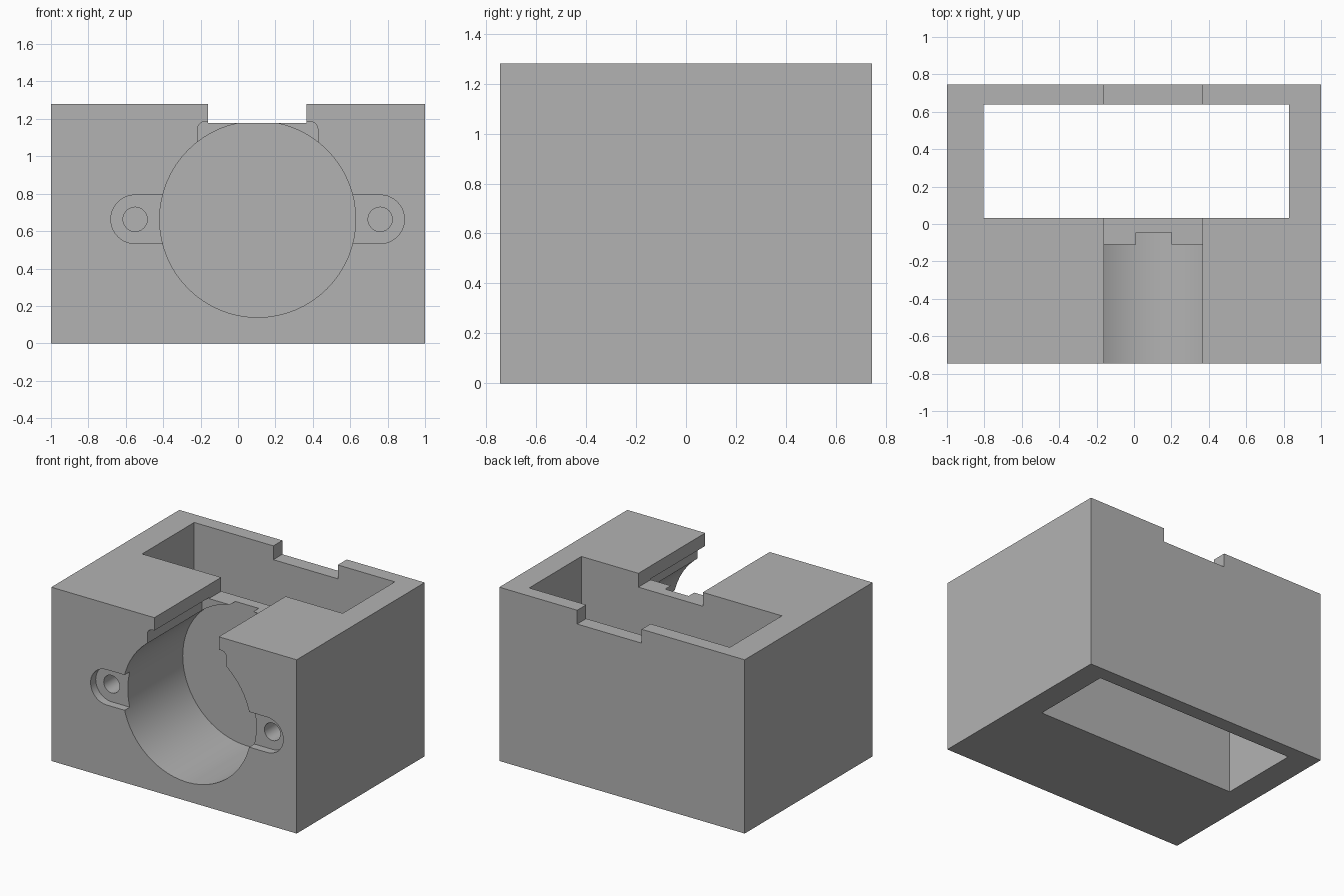
import bpy, bmesh
from math import sin, cos, pi, radians

cube = bpy.data.objects.get("Cube")
if cube:
    bpy.data.objects.remove(cube, do_unlink=True)

WIDTH, DEPTH, HEIGHT = 2.0, 1.49, 1.28
FRONT = -DEPTH / 2
BORE_X, BORE_Z, BORE_R = 0.105, 0.663, 0.524

grey = bpy.data.materials.new("plain_grey")
grey.use_nodes = True
colour = (0.45, 0.45, 0.45, 1)
grey.diffuse_color = colour
grey.node_tree.nodes["Principled BSDF"].inputs["Base Color"].default_value = colour


def arc(cx, cz, r, start, end, steps):
    """Points on an arc in the xz plane, angles in degrees."""
    angles = [radians(start + (end - start) * i / steps) for i in range(steps + 1)]
    return [(cx + r * cos(a), cz + r * sin(a)) for a in angles]


def prism(name, outline, y0, y1):
    """Extrude an xz outline along y."""
    bm = bmesh.new()
    face = bm.faces.new([bm.verts.new((x, y0, z)) for x, z in outline])
    moved = bmesh.ops.extrude_face_region(bm, geom=[face])["geom"]
    verts = [v for v in moved if isinstance(v, bmesh.types.BMVert)]
    bmesh.ops.translate(bm, verts=verts, vec=(0, y1 - y0, 0))
    bmesh.ops.recalc_face_normals(bm, faces=bm.faces)
    mesh = bpy.data.meshes.new(name)
    bm.to_mesh(mesh)
    bm.free()
    mesh.materials.append(grey)
    obj = bpy.data.objects.new(name, mesh)
    bpy.context.collection.objects.link(obj)
    return obj


def box(name, x0, x1, y0, y1, z0, z1):
    return prism(name, [(x0, z0), (x1, z0), (x1, z1), (x0, z1)], y0, y1)


def circle(cx, cz, r, sides):
    return arc(cx, cz, r, 0, 360, sides)[:-1]


# Solid block
block = box("housing_block", -WIDTH / 2, WIDTH / 2, FRONT, -FRONT, 0, HEIGHT)
before = FRONT - 0.1

# Rectangular shaft, top notch and blind front bore
cutters = [
    box("shaft_cutter", -0.805, 0.83, 0.033, 0.64, -0.1, HEIGHT + 0.1),
    box("notch_cutter", -0.16, 0.365, before, 1, 1.178, HEIGHT + 0.1),
    prism("bore_cutter", circle(BORE_X, BORE_Z, BORE_R, 64), before, -0.045),
]

# Round-cornered slot along the top of the bore
half, top, r = 0.322, 1.185, 0.04
slot = [(BORE_X - half, 0.95), (BORE_X + half, 0.95)]
slot += arc(BORE_X + half - r, top - r, r, 0, 90, 6)
slot += arc(BORE_X - half + r, top - r, r, 90, 180, 6)
cutters.append(prism("slot_cutter", slot, before, -0.11))

# Round-ended ear recesses with screw holes
for side, name in ((-1, "right"), (1, "left")):
    ear_x = BORE_X + side * 0.655
    start = -90 if side > 0 else 90
    ear = arc(ear_x, BORE_Z, 0.13, start, start + 180, 20)
    inner = BORE_X + side * 0.4
    ear += [(inner, ear[-1][1]), (inner, ear[0][1])]
    cutters.append(prism(name + "_ear_cutter", ear, before, FRONT + 0.06))
    hole = circle(ear_x, BORE_Z, 0.065, 24)
    cutters.append(prism(name + "_hole_cutter", hole, before, FRONT + 0.4))

# Cut everything out of the block
bpy.context.view_layer.objects.active = block
for cutter in cutters:
    cutter.hide_render = True
    mod = block.modifiers.new(cutter.name, "BOOLEAN")
    mod.operation = "DIFFERENCE"
    mod.solver = "EXACT"
    mod.object = cutter
    bpy.ops.object.modifier_apply(modifier=mod.name)
    bpy.data.objects.remove(cutter, do_unlink=True)

# Smooth the curved walls, keep edges crisp
bpy.ops.object.select_all(action="DESELECT")
block.select_set(True)
bpy.ops.object.shade_smooth_by_angle(angle=radians(30))
